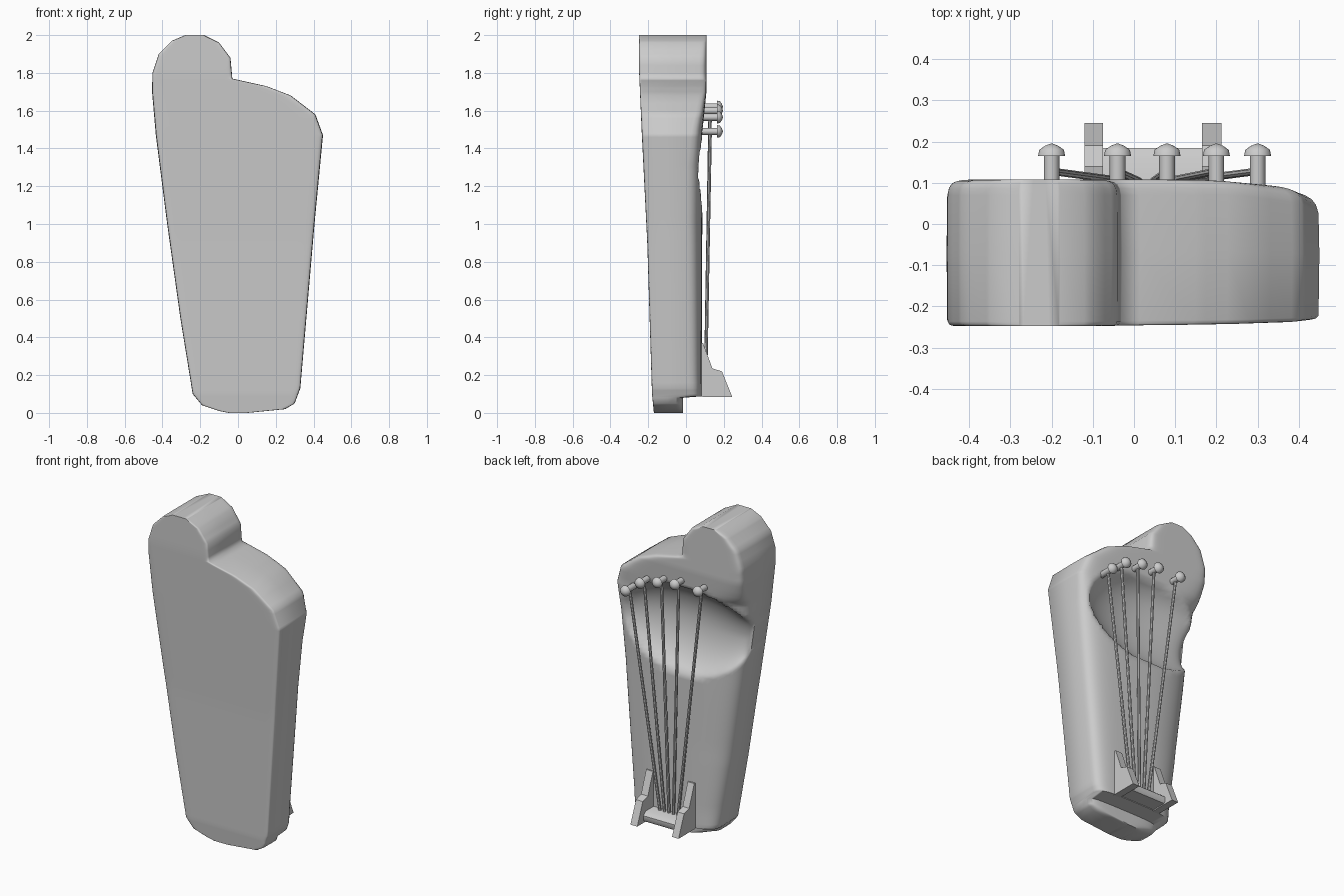
import bpy, bmesh, math
from mathutils import Vector

cube = bpy.data.objects.get("Cube")
if cube:
    bpy.data.objects.remove(cube, do_unlink=True)

grey = bpy.data.materials.new("plain_grey")
grey.use_nodes = True
grey.diffuse_color = (0.6, 0.6, 0.6, 1)
grey.node_tree.nodes["Principled BSDF"].inputs["Base Color"].default_value = (0.6, 0.6, 0.6, 1)


def finish(name, bm, angle):
    bmesh.ops.recalc_face_normals(bm, faces=bm.faces)
    mesh = bpy.data.meshes.new(name)
    bm.to_mesh(mesh)
    bm.free()
    obj = bpy.data.objects.new(name, mesh)
    bpy.context.collection.objects.link(obj)
    mesh.materials.append(grey)
    bpy.ops.object.select_all(action="DESELECT")
    obj.select_set(True)
    bpy.context.view_layer.objects.active = obj
    bpy.ops.object.shade_smooth_by_angle(angle=math.radians(angle))
    return obj


def interp(table, z):
    for (z0, v0), (z1, v1) in zip(table, table[1:]):
        if z <= z1:
            return v0 + (v1 - v0) * (z - z0) / (z1 - z0)
    return table[-1][1]


# Body outline, depth and squareness, each as (height, value)
low_x_edge = [(0, -.05), (.01, -.1), (.04, -.19), (.1, -.24), (.5, -.305), (1, -.375),
              (1.47, -.435), (1.7, -.455), (1.8, -.453), (1.9, -.42), (1.97, -.35), (2, -.28)]
high_x_edge = [(0, .05), (.02, .25), (.05, .3), (.13, .33), (1, .405), (1.47, .45), (1.58, .41),
               (1.68, .28), (1.73, .15), (1.77, -.03), (1.88, -.04), (1.96, -.1), (2, -.18)]
front_y = [(0, -.17), (.1, -.18), (.9, -.205), (1.5, -.235), (1.8, -.248), (2, -.248)]
back_y = [(0, -.015), (.08, -.015), (.088, .083), (1.5, .088), (1.7, .108), (2, .108)]
front_square = 30
back_square_low_x = [(0, 4), (.2, 3), (.6, 2.6), (1.3, 2.6), (1.54, 3.2), (1.72, 12)]
back_square_high_x = [(0, 6), (.2, 5), (1, 4.5), (1.3, 5), (1.47, 7), (1.7, 12)]


# Scooped hollow beneath the pegs, steeper at its top
def hollow(x, z):
    reach = .25 if z > 1.33 else .29
    q = ((x + .04) / .42) ** 2 + ((z - 1.33) / reach) ** 2
    return .14 * (1 - q) ** .65 if q < 1 else 0


# Body: stacked sections, square in front and rounded behind
def build_body():
    bm = bmesh.new()
    heights = {round(i * .04, 3) for i in range(51)}
    heights |= {z for t in (low_x_edge, high_x_edge, back_y) for z, _ in t}
    heights |= {1.06 + i * .04 for i in range(14)}
    n = 32
    spread = [math.sin(math.pi / 2 * (2 * i / n - 1)) for i in range(n + 1)]
    loop = [(t, -1) for t in spread] + [(t, 1) for t in reversed(spread[1:-1])]
    rings = []
    for z in sorted(heights):
        xl, xr = interp(low_x_edge, z), interp(high_x_edge, z)
        yf, yb = interp(front_y, z), interp(back_y, z)
        ring = []
        for t, side in loop:
            back_k = interp(back_square_low_x if t < 0 else back_square_high_x, z)
            k = back_k if side > 0 else front_square
            x = (xl + xr) / 2 + t * (xr - xl) / 2
            h = max(0, 1 - abs(t) ** k) ** (1 / k) * (yb - yf) / 2
            y = (yf + yb) / 2 + side * h
            if side > 0:
                y -= min(hollow(x, z), h)
            ring.append(bm.verts.new((x, y, z)))
        rings.append(ring)
    for a, b in zip(rings, rings[1:]):
        for i in range(len(loop)):
            j = (i + 1) % len(loop)
            bm.faces.new((a[i], a[j], b[j], b[i]))
    bm.faces.new(rings[0])
    bm.faces.new(rings[-1])
    return finish("body", bm, 75)


# Extrude a side profile of (y, z) points between two x values
def side_plate(name, profile, x0, x1):
    bm = bmesh.new()
    face = bm.faces.new([bm.verts.new((x0, y, z)) for y, z in profile])
    ext = bmesh.ops.extrude_face_region(bm, geom=[face])
    moved = [v for v in ext["geom"] if isinstance(v, bmesh.types.BMVert)]
    bmesh.ops.translate(bm, verts=moved, vec=(x1 - x0, 0, 0))
    return finish(name, bm, 50)


# Thin rod between two points
def rod(name, start, end, radius, sides):
    start, end = Vector(start), Vector(end)
    axis = end - start
    bm = bmesh.new()
    bmesh.ops.create_cone(bm, cap_ends=True, segments=sides, radius1=radius,
                          radius2=radius, depth=axis.length)
    turn = axis.to_track_quat("Z", "Y").to_matrix().to_4x4()
    bm.transform(turn)
    bmesh.ops.translate(bm, verts=bm.verts, vec=(start + end) / 2)
    return finish(name, bm, 40)


# Turned peg cap pointing backwards
def peg_cap(name, x, z, sides=12):
    bm = bmesh.new()
    profile = [(0, .165), (.033, .165), (.03, .18), (.016, .19), (0, .196)]
    verts = [bm.verts.new((x + r, y, z)) for r, y in profile]
    edges = [bm.edges.new(pair) for pair in zip(verts, verts[1:])]
    bmesh.ops.spin(bm, geom=verts + edges, cent=(x, 0, z), axis=(0, 1, 0),
                   angle=math.tau, steps=sides)
    bmesh.ops.remove_doubles(bm, verts=bm.verts, dist=.0005)
    return finish(name, bm, 45)


build_body()

# Bridge: two fins and a crossbar
fin = [(.03, .092), (.09, .085), (.245, .085), (.19, .22), (.14, .235), (.09, .37), (.03, .37)]
side_plate("right_bridge_fin", fin, -.12, -.075)
side_plate("left_bridge_fin", fin, .165, .212)
bar = [(.03, .092), (.175, .092), (.185, .105), (.185, .13), (.16, .15), (.03, .15)]
side_plate("bridge_bar", bar, -.076, .166)

# Pegs with a string from each to the bridge
pegs = [(-.2, 1.62), (-.04, 1.62), (.08, 1.6), (.2, 1.565), (.3, 1.49)]
for i, (x, z) in enumerate(pegs):
    rod(f"peg_stem_{i + 1}", (x, .04, z), (x, .17, z), .019, 12)
    peg_cap(f"peg_cap_{i + 1}", x, z)
    rod(f"string_{i + 1}", (x, .128, z), (-.015 + i * .03, .103, .13), .009, 8)
